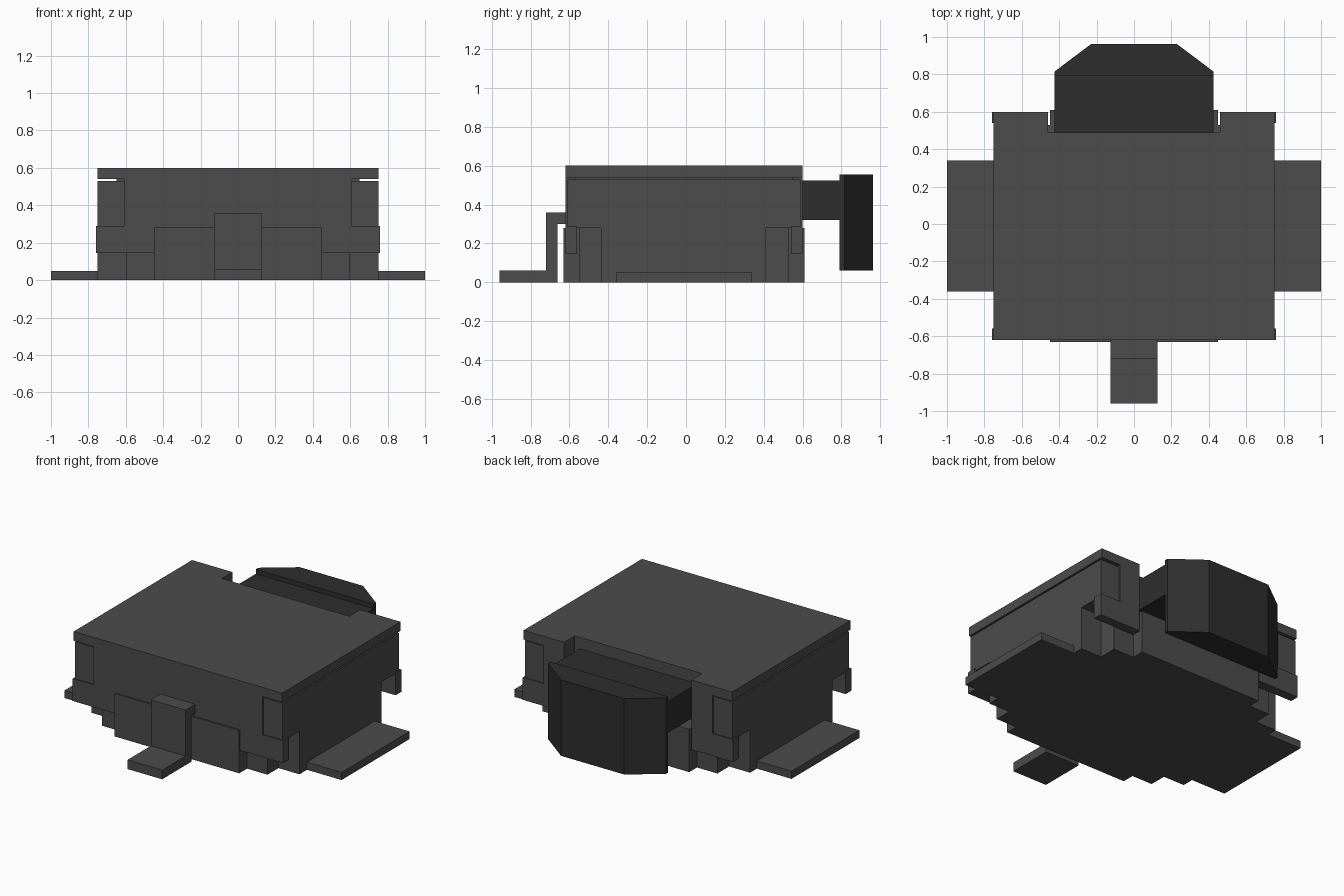
import bpy
import bmesh
from mathutils import Matrix

cube = bpy.data.objects.get("Cube")
if cube:
    bpy.data.objects.remove(cube, do_unlink=True)


def material(name, value):
    m = bpy.data.materials.new(name)
    m.use_nodes = True
    colour = (value, value, value, 1.0)
    m.diffuse_color = colour
    bsdf = next(n for n in m.node_tree.nodes if n.type == 'BSDF_PRINCIPLED')
    bsdf.inputs["Base Color"].default_value = colour
    bsdf.inputs["Roughness"].default_value = 0.6
    return m


GREY = material("dark grey", 0.072)
BLACK = material("soft black", 0.027)


def prism(name, outline, low, high, mat, axis='Z'):
    """Extrude an outline: (x, y) along z, or (y, z) along x."""
    bm = bmesh.new()
    face = bm.faces.new([bm.verts.new((a, b, low)) for a, b in outline])
    new = bmesh.ops.extrude_face_region(bm, geom=[face])["geom"]
    bmesh.ops.translate(bm, vec=(0, 0, high - low),
                        verts=[v for v in new if isinstance(v, bmesh.types.BMVert)])
    if axis == 'X':  # (a, b, c) becomes (c, a, b)
        bm.transform(Matrix(((0, 0, 1, 0), (1, 0, 0, 0), (0, 1, 0, 0), (0, 0, 0, 1))))
    bmesh.ops.recalc_face_normals(bm, faces=bm.faces)
    mesh = bpy.data.meshes.new(name)
    bm.to_mesh(mesh)
    bm.free()
    mesh.materials.append(mat)
    ob = bpy.data.objects.new(name, mesh)
    bpy.context.collection.objects.link(ob)
    return ob


def box(name, x, y, z, mat=GREY):
    return prism(name, [(x[0], y[0]), (x[1], y[0]), (x[1], y[1]), (x[0], y[1])],
                 z[0], z[1], mat)


def mirrored(half):
    """Complete a right-hand outline with its mirror image."""
    return half + [(-x, y) for x, y in reversed(half)]


def slotted(half_width, front, back):
    """Plan with a slot at the back for the button."""
    return mirrored([(half_width, front), (half_width, back), (0.46, back), (0.46, 0.49)])


# Stepped lower housing
prism("lower_housing", mirrored([
    (0.45, -0.63), (0.45, -0.55), (0.598, -0.55), (0.598, -0.437), (0.75, -0.437),
    (0.75, 0.41), (0.598, 0.41), (0.598, 0.53), (0.45, 0.53), (0.45, 0.61)]),
    0.0, 0.28, GREY)

# Upper housing, raised core and cover plate
prism("upper_housing", slotted(0.75, -0.61, 0.59), 0.28, 0.53, GREY)
prism("housing_core", slotted(0.65, -0.57, 0.55), 0.53, 0.54, GREY)
prism("cover_plate", slotted(0.752, -0.62, 0.60), 0.54, 0.60, GREY)

# Folded cover walls
box("front_cover_wall", (-0.61, 0.61), (-0.62, -0.56), (0.145, 0.54))
for side, s in (("left", 1), ("right", -1)):
    def span(a, b):
        return tuple(sorted((s * a, s * b)))
    box(side + "_back_cover_wall", span(0.46, 0.61), (0.54, 0.60), (0.145, 0.54))
    # Corner hooks
    for end, y in (("front", (-0.62, -0.56)), ("back", (0.54, 0.60))):
        box(side + "_" + end + "_hook", span(0.61, 0.76), y, (0.145, 0.29))
    # Solder tab
    box(side + "_solder_tab", span(0.75, 1.0), (-0.36, 0.34), (0.0, 0.05))

# Bent terminal at the front
prism("front_terminal", [
    (-0.62, 0.36), (-0.72, 0.36), (-0.72, 0.06), (-0.96, 0.06), (-0.96, 0.0),
    (-0.66, 0.0), (-0.66, 0.30), (-0.62, 0.30)], -0.125, 0.125, GREY, 'X')

# Push button
box("button_plunger", (-0.425, 0.425), (0.49, 0.79), (0.32, 0.525), BLACK)
prism("button_head", mirrored([(0.425, 0.79), (0.425, 0.815), (0.228, 0.963)]),
      0.06, 0.555, BLACK)
